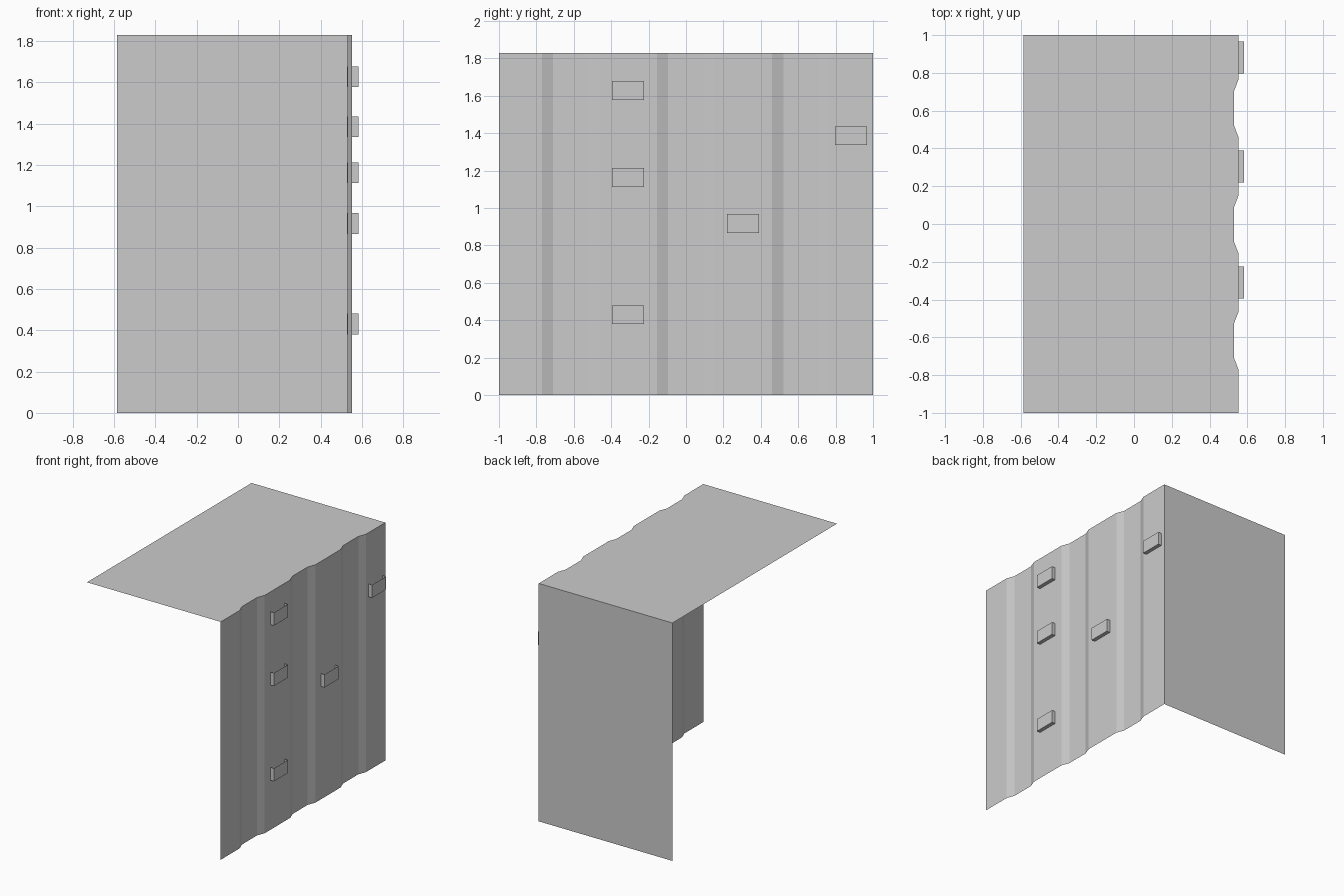
import bpy

if "Cube" in bpy.data.objects:
    bpy.data.objects.remove(bpy.data.objects["Cube"])

X_LEFT, X_OUT, X_IN, HEIGHT = -0.585, 0.553, 0.53, 1.83


def make(name, verts, faces):
    mesh = bpy.data.meshes.new(name)
    mesh.from_pydata(verts, [], faces)
    obj = bpy.data.objects.new(name, mesh)
    bpy.context.collection.objects.link(obj)
    return obj


# Corrugated outline of the right side, front to back
profile = [(X_OUT, -1)]
for start in (-0.77, -0.155, 0.46):
    profile += [(X_OUT, start), (X_IN, start + 0.06),
                (X_IN, start + 0.245), (X_OUT, start + 0.305)]
profile.append((X_OUT, 1))
n = len(profile)

# Corrugated side wall
make("side_wall",
     [(x, y, z) for z in (0, HEIGHT) for x, y in profile],
     [(i, i + 1, n + i + 1, n + i) for i in range(n - 1)])

# Roof sheet follows the corrugation, built as strips
make("roof",
     [(x, y, HEIGHT) for x, y in profile] + [(X_LEFT, y, HEIGHT) for x, y in profile],
     [(i, i + 1, n + i + 1, n + i) for i in range(n - 1)])

# Flat back wall
make("back_wall",
     [(X_OUT, 1, 0), (X_LEFT, 1, 0), (X_LEFT, 1, HEIGHT), (X_OUT, 1, HEIGHT)],
     [(0, 1, 2, 3)])


# Foothold pockets: open at the top and towards the wall
def pocket(index, y, z):
    verts = [(px, y + dy, z + dz) for px in (0.528, 0.583)
             for dy, dz in ((-0.085, -0.05), (0.085, -0.05), (0.085, 0.05), (-0.085, 0.05))]
    make(f"foothold_{index}", verts,
         [(4, 5, 6, 7), (0, 1, 5, 4), (1, 2, 6, 5), (0, 4, 7, 3)])


for i, (y, z) in enumerate([(-0.31, 0.43), (-0.31, 1.163), (-0.31, 1.628),
                            (0.305, 0.917), (0.882, 1.386)], 1):
    pocket(i, y, z)
